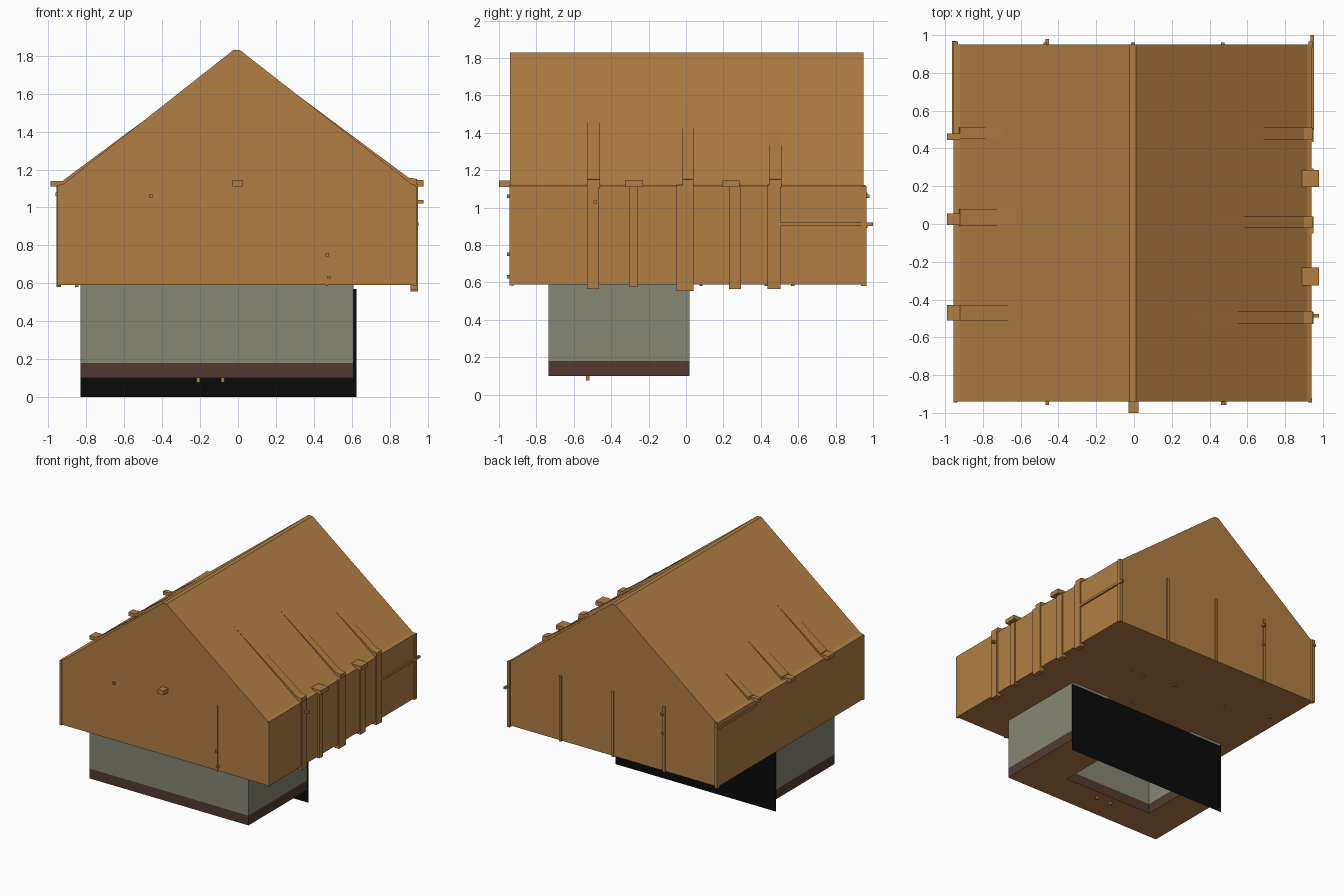
import bpy, bmesh

if "Cube" in bpy.data.objects:
    bpy.data.objects.remove(bpy.data.objects["Cube"])


def material(name, rgb):
    m = bpy.data.materials.new(name)
    m.diffuse_color = (*rgb, 1)
    m.use_nodes = True
    m.node_tree.nodes["Principled BSDF"].inputs["Base Color"].default_value = m.diffuse_color
    return m


WOOD = material("warm_wood", (0.445, 0.209, 0.056))
STONE = material("grey_plaster", (0.238, 0.238, 0.181))
BROWN = material("dark_brown", (0.084, 0.042, 0.030))
BLACK = material("black", (0.003, 0.003, 0.003))


def prism(name, profile, axis, lo, hi, *mats):
    """Extrude a 2D profile along an axis: 'y' uses (x, z), 'z' uses (x, y)."""
    def point(p, t):
        return (p[0], t, p[1]) if axis == 'y' else (p[0], p[1], t)
    bm = bmesh.new()
    a = [bm.verts.new(point(p, lo)) for p in profile]
    b = [bm.verts.new(point(p, hi)) for p in profile]
    n = len(profile)
    bm.faces.new(a)
    bm.faces.new(b)
    for i in range(n):
        j = (i + 1) % n
        bm.faces.new((a[i], a[j], b[j], b[i]))
    bmesh.ops.recalc_face_normals(bm, faces=bm.faces)
    if len(mats) > 1:  # second colour goes on the underside
        for f in bm.faces:
            f.material_index = int(f.normal.z < -0.9)
    return finish(name, bm, mats)


def finish(name, bm, mats):
    me = bpy.data.meshes.new(name)
    bm.to_mesh(me)
    bm.free()
    for m in mats:
        me.materials.append(m)
    ob = bpy.data.objects.new(name, me)
    bpy.context.collection.objects.link(ob)
    return ob


def box(name, x, y, z, mat=WOOD):
    return prism(name, [(x[0], y[0]), (x[1], y[0]), (x[1], y[1]), (x[0], y[1])],
                 'z', z[0], z[1], mat)


def peg(name, x, y, z, r=0.009):
    """Small square peg; each axis is a centre or a (lo, hi) span."""
    span = [v if isinstance(v, tuple) else (v - r, v + r) for v in (x, y, z)]
    return box(name, *span)


# Upper storey with gabled roof
prism("gabled_house", [(-0.955, 0.59), (0.94, 0.59), (0.94, 1.115), (0.915, 1.125),
                       (0.01, 1.83), (-0.025, 1.83), (-0.92, 1.125), (-0.955, 1.115)],
      'y', -0.94, 0.95, WOOD)

# U-shaped lower storey, open at the back
U = [(-0.83, 0.02), (-0.83, -0.735), (0.61, -0.735), (0.61, 0.02),
     (0.26, 0.02), (0.26, -0.47), (-0.54, -0.47), (-0.54, 0.02)]
prism("lower_plinth", U, 'z', 0.10, 0.18, BROWN, WOOD)
prism("lower_wall", U, 'z', 0.18, 0.59, STONE)

# Black sheet behind the lower storey
bm = bmesh.new()
bm.faces.new([bm.verts.new(p) for p in ((0.625, 0.022, 0), (-0.83, 0.022, 0),
                                        (-0.83, 0.022, 0.57), (0.625, 0.022, 0.57))])
finish("back_sheet", bm, [BLACK])

# Roof rafters: wedges that sink into the roof going up
for i, (y0, y1, x) in enumerate([(-0.53, -0.46, 0.32), (-0.02, 0.04, 0.38), (0.445, 0.51, 0.55)]):
    prism(f"right_rafter_{i}", [(0.945, 1.11), (0.945, 1.15), (0.90, 1.157),
                                (x, 1.125 + (0.915 - x) * 0.779), (0.9, 1.1)],
          'y', y0, y1, WOOD)
for i, (y0, y1, x) in enumerate([(-0.51, -0.43, -0.5), (-0.01, 0.08, -0.6), (0.45, 0.51, -0.7)]):
    prism(f"left_rafter_{i}", [(-0.93, 1.11), (-0.92, 1.145),
                               (x, 1.125 + (0.92 + x) * 0.788), (-0.88, 1.1)],
          'y', y0, y1, WOOD)

# Beam ends at the eaves and on the front gable
for i, y in enumerate([(-0.51, -0.43), (-0.005, 0.055), (0.445, 0.48)]):
    box(f"left_beam_end_{i}", (-0.99, -0.92), y, (1.11, 1.14))
for i, y in enumerate([(-0.325, -0.23), (0.195, 0.285)]):
    box(f"right_beam_end_{i}", (0.88, 0.98), y, (1.11, 1.145))
box("front_beam_end", (-0.03, 0.025), (-1.0, -0.93), (1.11, 1.145))

# Posts on the right wall
for i, (y0, y1, z0) in enumerate([(-0.53, -0.465, 0.565), (-0.305, -0.26, 0.575),
                                  (-0.05, 0.04, 0.555), (0.23, 0.295, 0.565),
                                  (0.435, 0.505, 0.565)]):
    box(f"right_post_{i}", (0.91, 0.95), (y0, y1), (z0, 1.12))

# Posts on the back wall and the corners
for i, x in enumerate([-0.47, -0.005, 0.47]):
    box(f"back_post_{i}", (x - 0.01, x + 0.01), (0.94, 0.96), (0.585, 1.12))
for i, x in enumerate([-0.945, 0.935]):
    box(f"back_corner_post_{i}", (x - 0.012, x + 0.012), (0.935, 0.965), (0.58, 1.115))
    box(f"front_corner_post_{i}", (x - 0.011, x + 0.008), (-0.945, -0.92), (0.585, 1.11))
box("front_post", (0.465, 0.475), (-0.944, -0.93), (0.585, 1.12))

# Rails near the back corners
box("right_rail", (0.935, 0.952), (0.5, 1.0), (0.902, 0.92))
box("left_rail", (-0.963, -0.94), (0.45, 0.97), (1.06, 1.08))

# Small pegs on the walls
peg("right_peg", (0.93, 0.98), -0.485, 1.03)
peg("back_peg_upper", -0.46, (0.94, 0.98), 1.06)
peg("back_peg_lower", -0.46, (0.94, 0.97), 0.90)
for i, (x, z) in enumerate([(-0.46, 1.06), (0.47, 0.75), (0.48, 0.63)]):
    peg(f"front_peg_{i}", x, (-0.958, -0.93), z)

# Small pegs under the house and under the lower storey
for i, (x, y) in enumerate([(0.40, 0.45), (0.26, 0.43), (0.0, 0.48), (-0.475, 0.48),
                            (-0.85, 0.57), (0.085, 0.08), (0.46, -0.5)]):
    peg(f"house_floor_peg_{i}", x, y, (0.58, 0.6))
for i, x in enumerate([-0.21, -0.08]):
    peg(f"lower_floor_peg_{i}", x, -0.525, (0.075, 0.11))
